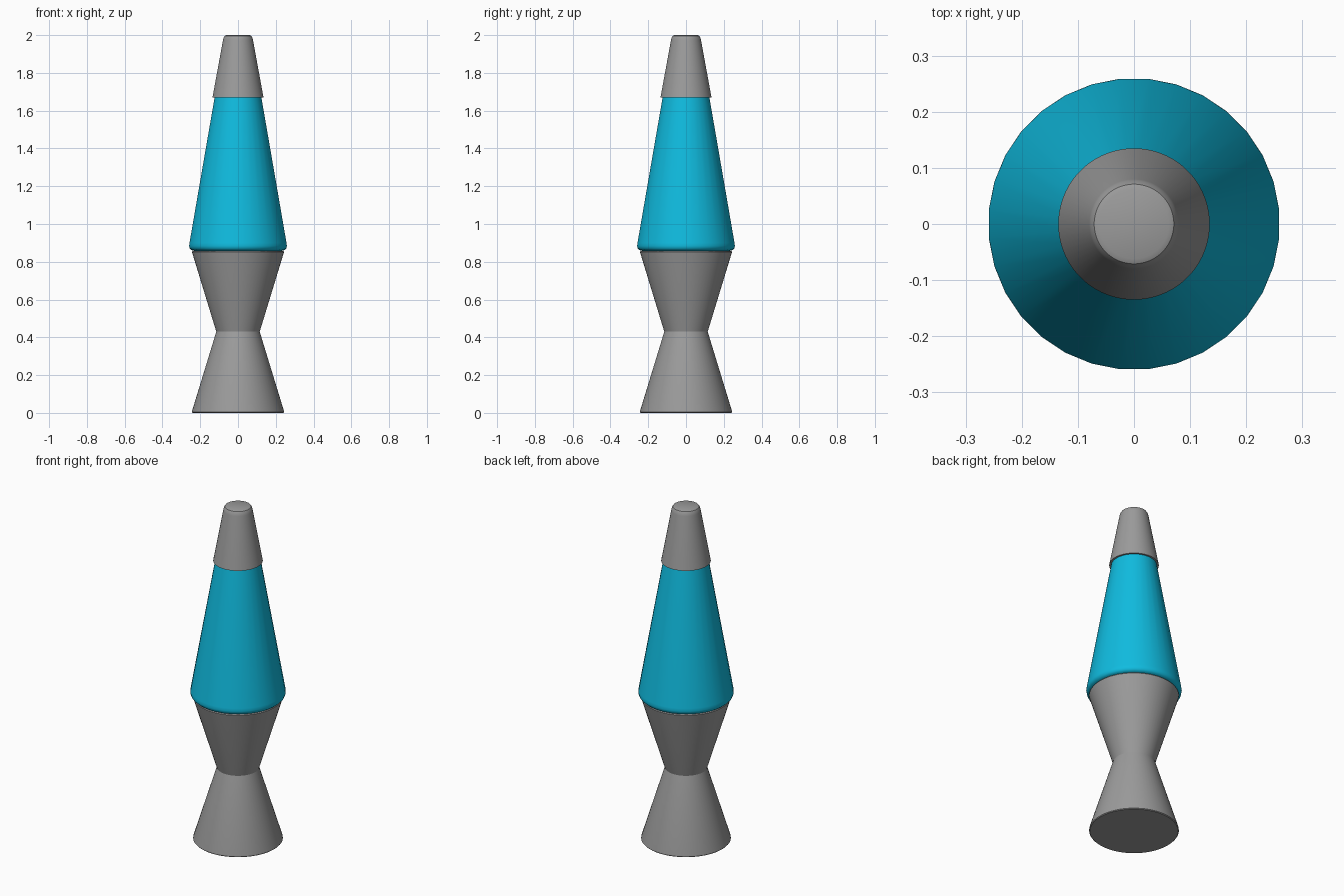
import bpy, bmesh, math

if "Cube" in bpy.data.objects:
    bpy.data.objects.remove(bpy.data.objects["Cube"])


def material(name, rgb):
    m = bpy.data.materials.new(name)
    m.diffuse_color = (*rgb, 1)
    m.use_nodes = True
    m.node_tree.nodes["Principled BSDF"].inputs["Base Color"].default_value = m.diffuse_color
    return m


grey = material("brushed_grey", (0.33, 0.33, 0.33))
cyan = material("cyan_liquid", (0.005, 0.50, 0.74))


def lathe(name, profile, mat, sides=64):
    """Revolve (radius, height) points around z, bottom to top, capping both ends."""
    bm = bmesh.new()
    rings = []
    for r, z in profile:
        rings.append([bm.verts.new((r * math.cos(a), r * math.sin(a), z))
                      for a in (2 * math.pi * (i + 0.5) / sides for i in range(sides))])
    for lo, hi in zip(rings, rings[1:]):
        for i in range(sides):
            j = (i + 1) % sides
            bm.faces.new((lo[i], lo[j], hi[j], hi[i]))
    bm.faces.new(rings[0][::-1])
    bm.faces.new(rings[-1])
    bmesh.ops.recalc_face_normals(bm, faces=bm.faces)
    me = bpy.data.meshes.new(name)
    bm.to_mesh(me)
    bm.free()
    me.materials.append(mat)
    ob = bpy.data.objects.new(name, me)
    bpy.context.collection.objects.link(ob)
    bpy.ops.object.select_all(action='DESELECT')
    ob.select_set(True)
    bpy.context.view_layer.objects.active = ob
    bpy.ops.object.shade_smooth_by_angle(angle=math.radians(35))
    return ob


# Flared foot
lathe("base_foot", [(0.240, 0), (0.244, 0.004), (0.243, 0.012), (0.115, 0.43)], grey)
# Cup holding the glass
lathe("base_cup", [(0.115, 0.43), (0.242, 0.845), (0.244, 0.853), (0.240, 0.858)], grey)
# Tapered glass vessel with a rounded lower edge
lathe("glass_vessel", [(0.232, 0.858), (0.248, 0.862), (0.257, 0.871), (0.260, 0.884),
                       (0.258, 0.900), (0.124, 1.672)], cyan, 32)
# Tapered cap with a rounded top edge
lathe("cap", [(0.135, 1.67), (0.080, 1.972), (0.077, 1.986), (0.071, 1.996),
              (0.062, 2.0)], grey)
